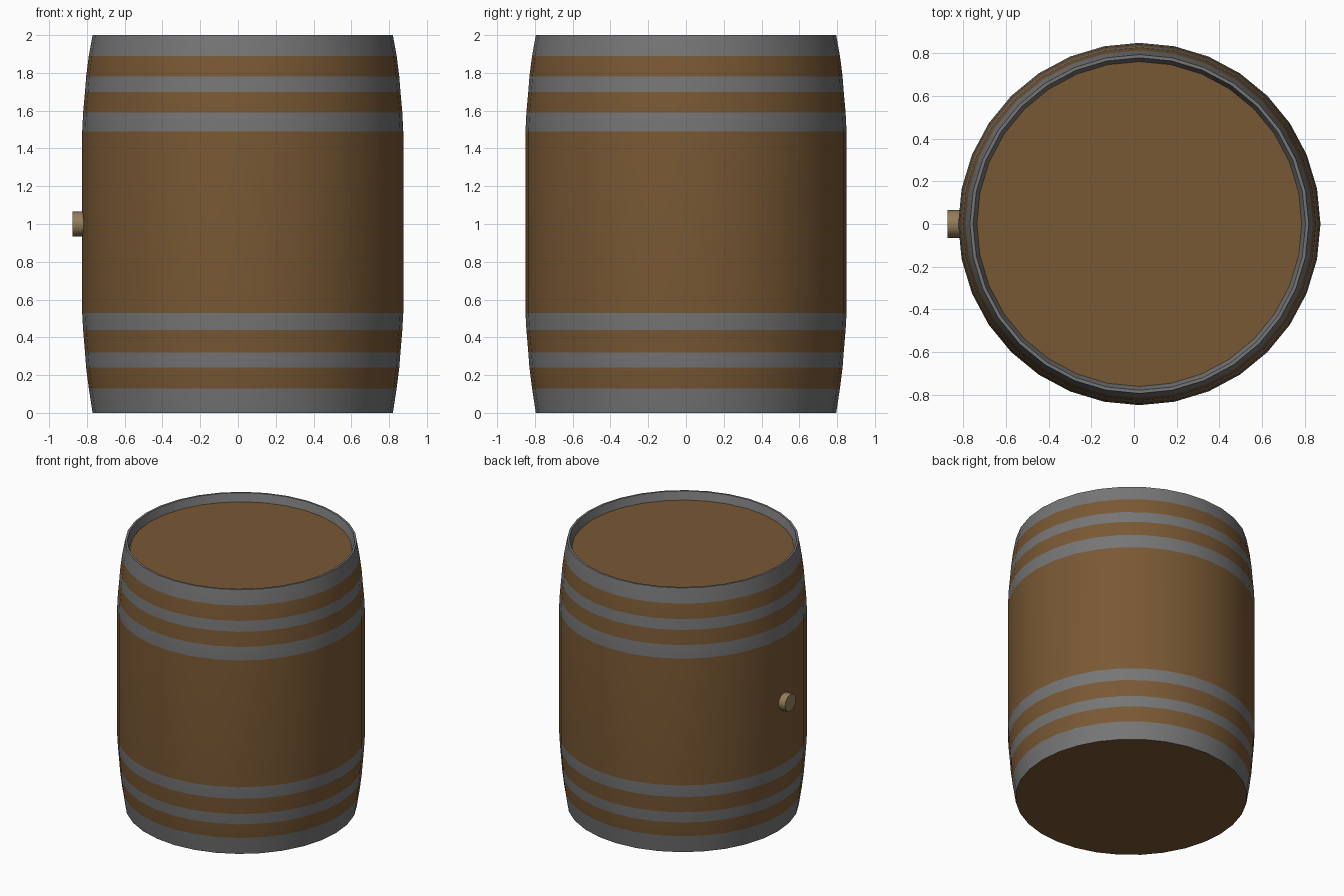
import bpy, bmesh, math

if "Cube" in bpy.data.objects:
    bpy.data.objects.remove(bpy.data.objects["Cube"])

CX, SIDES = 0.025, 32


def material(name, rgb):
    m = bpy.data.materials.new(name)
    m.diffuse_color = (*rgb, 1)
    m.use_nodes = True
    m.node_tree.nodes["Principled BSDF"].inputs["Base Color"].default_value = m.diffuse_color
    return m


wood = material("wood", (0.19, 0.098, 0.034))
iron = material("iron", (0.18, 0.18, 0.18))
cork = material("cork", (0.30, 0.21, 0.10))

# Barrel profile: (radius, z, material of the strip above; 1 = iron hoop)
lower = [(0.795, 0.0, 1), (0.815, 0.13, 0), (0.829, 0.24, 1),
         (0.835, 0.32, 0), (0.845, 0.44, 1), (0.85, 0.53, 0)]
upper = [(0.85, 1.49, 1), (0.845, 1.59, 0), (0.835, 1.70, 1),
         (0.829, 1.78, 0), (0.815, 1.89, 1), (0.795, 2.0, 1)]
lip = [(0.78, 2.0, 1), (0.762, 1.94, 0)]
profile = lower + upper + lip

bm = bmesh.new()
rings = []
for r, z, _ in profile:
    rings.append([bm.verts.new((CX + r * math.cos(a), r * math.sin(a), z))
                  for a in (2 * math.pi * i / SIDES for i in range(SIDES))])
for k in range(len(rings) - 1):
    for i in range(SIDES):
        j = (i + 1) % SIDES
        f = bm.faces.new((rings[k][i], rings[k][j], rings[k + 1][j], rings[k + 1][i]))
        f.material_index = profile[k][2]
# Flat base and recessed lid
bm.faces.new(rings[0][::-1])
bm.faces.new(rings[-1])
mesh = bpy.data.meshes.new("barrel")
bm.to_mesh(mesh)
bm.free()
mesh.materials.append(wood)
mesh.materials.append(iron)
barrel = bpy.data.objects.new("barrel", mesh)
bpy.context.collection.objects.link(barrel)

# Bung on the left side
bpy.ops.mesh.primitive_cylinder_add(vertices=12, radius=0.065, depth=0.095,
                                    location=(-0.8275, 0, 1.0),
                                    rotation=(0, math.pi / 2, 0))
bung = bpy.context.object
bung.name = "bung"
bung.data.materials.append(cork)

for ob in (barrel, bung):
    bpy.ops.object.select_all(action='DESELECT')
    ob.select_set(True)
    bpy.context.view_layer.objects.active = ob
    bpy.ops.object.shade_smooth_by_angle(angle=math.radians(35))
